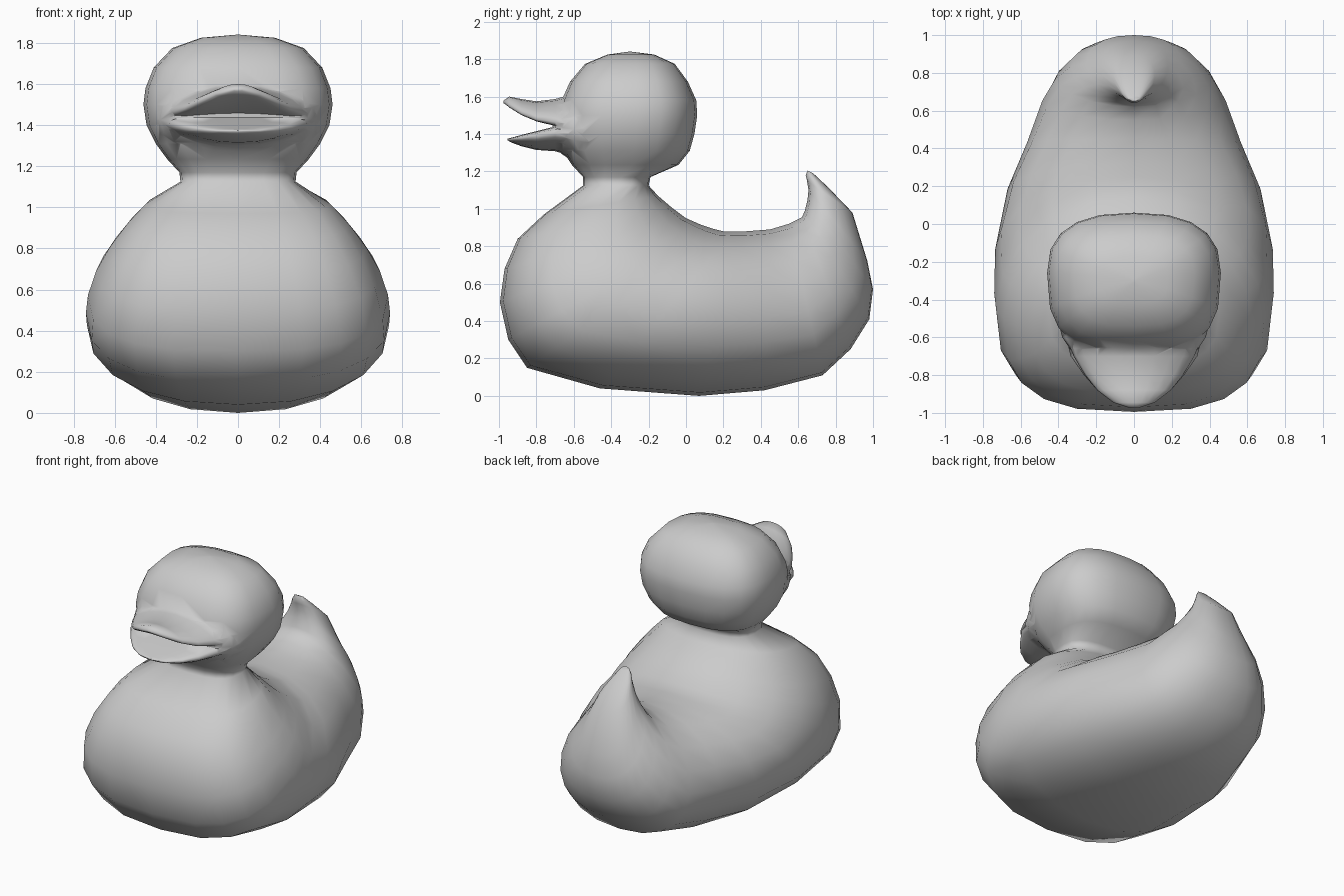
import bpy, bmesh
from math import sin, cos, pi, radians

N = 20  # points per ring


def power(v, p):
    return 0 if abs(v) < 1e-6 else (1 if v > 0 else -1) * abs(v) ** p


def loft(name, rings):
    """Each ring spans the centre plane from A to B:
    (ay, az, by, bz, half_width, power_A, power_B, widest_at, droop)."""
    bm = bmesh.new()
    loops = []
    for ay, az, by, bz, w, pa, pb, k, droop in rings:
        loop = []
        for i in range(N):
            c, s = cos(2 * pi * i / N), sin(2 * pi * i / N)
            p = pa if c > 0 else pb
            u, x = power(c, p), power(s, p)
            f = k - u * k if u > 0 else k - u * (1 - k)
            loop.append(bm.verts.new((w * x, ay + (by - ay) * f,
                                      az + (bz - az) * f - droop * x * x)))
        loops.append(loop)
    for a, b in zip(loops, loops[1:]):
        for i in range(N):
            j = (i + 1) % N
            bm.faces.new((a[i], a[j], b[j], b[i]))
    bm.faces.new(loops[0])
    bm.faces.new(loops[-1][::-1])
    bmesh.ops.recalc_face_normals(bm, faces=bm.faces)
    me = bpy.data.meshes.new(name)
    bm.to_mesh(me)
    bm.free()
    ob = bpy.data.objects.new(name, me)
    bpy.context.collection.objects.link(ob)
    return ob


# Head: level rings (z, back y, front y, half width)
head = [(1.84, -.29, -.31, .01), (1.825, -.17, -.42, .18), (1.775, -.06, -.54, .32),
        (1.68, .01, -.62, .41), (1.58, .055, -.665, .45), (1.5, .06, -.68, .46),
        (1.4, .045, -.68, .445), (1.31, .02, -.66, .4), (1.235, -.04, -.61, .345),
        (1.17, -.19, -.55, .285)]
rings = [(b, z, f, z, w, .8, .68, .43, 0) for z, b, f, w in head]

# Body: rings fan from the neck round the back dip
# (ay, az, by, bz, half width, power_A, power_B)
body = [(-.2, 1.125, -.55, 1.125, .28, .82, .7), (-.15, 1.07, -.76, .97, .45, .88, .72),
        (-.08, 1.01, -.9, .84, .54, .93, .72), (0, .95, -.97, .68, .625, .97, .72),
        (.08, .915, -.995, .5, .69, 1, .7), (.14, .895, -.95, .3, .73, 1, .7),
        (.2, .88, -.85, .15, .74, 1, .78), (.25, .88, -.46, .04, .735, 1, .88),
        (.32, .88, .07, 0, .67, 1, .9), (.45, .89, .42, .03, .565, 1, .9)]
rings += [(*r, .54 if i else .45, 0) for i, r in enumerate(body)]

# Tail: same loft, pinched along the upper edge
tail = [(.55, .92, .73, .11, .485), (.62, .955, .88, .25, .415),
        (.635, .99, .98, .41, .33), (.65, 1.05, 1.0, .57, .25),
        (.655, 1.1, .97, .72, .18), (.647, 1.15, .89, .98, .11),
        (.64, 1.18, .76, 1.115, .065), (.65, 1.205, .68, 1.19, .03)]
rings += [(*r, 1.08, .87, .58, 0) for r in tail]
duck = loft("duck_body", rings)

# Bill root and halves: upright rings (y, top z, bottom z, half width, edge droop)
root = [(-.4, 1.64, 1.22, .4, 0), (-.52, 1.63, 1.23, .4, 0),
        (-.6, 1.615, 1.25, .38, 0), (-.66, 1.59, 1.29, .34, 0),
        (-.7, 1.55, 1.33, .3, 0), (-.715, 1.49, 1.39, .2, 0)]
upper = [(-.5, 1.61, 1.44, .32, .07), (-.6, 1.615, 1.44, .36, .07),
         (-.7, 1.587, 1.455, .32, .055), (-.8, 1.575, 1.48, .26, .045),
         (-.88, 1.587, 1.51, .195, .035), (-.945, 1.6, 1.545, .11, .02),
         (-.975, 1.58, 1.565, .02, 0)]
lower = [(-.5, 1.42, 1.27, .32, -.03), (-.6, 1.44, 1.28, .36, -.045),
         (-.7, 1.44, 1.308, .335, -.035), (-.8, 1.415, 1.315, .265, -.025),
         (-.88, 1.395, 1.335, .195, -.015), (-.935, 1.38, 1.355, .11, -.005),
         (-.955, 1.375, 1.367, .02, 0)]

# Fuse the bill to the duck so the skin is one surface
bpy.context.view_layer.objects.active = duck
duck.select_set(True)
for name, part in (("bill_root", root), ("upper_bill", upper), ("lower_bill", lower)):
    ob = loft(name, [(y, t, y, b, w, .95, .95, .52, d) for y, t, b, w, d in part])
    mod = duck.modifiers.new(name, 'BOOLEAN')
    mod.operation = 'UNION'
    mod.solver = 'EXACT'
    mod.object = ob
    bpy.ops.object.modifier_apply(modifier=name)
    bpy.data.objects.remove(ob)
bpy.ops.object.shade_smooth_by_angle(angle=radians(75))
